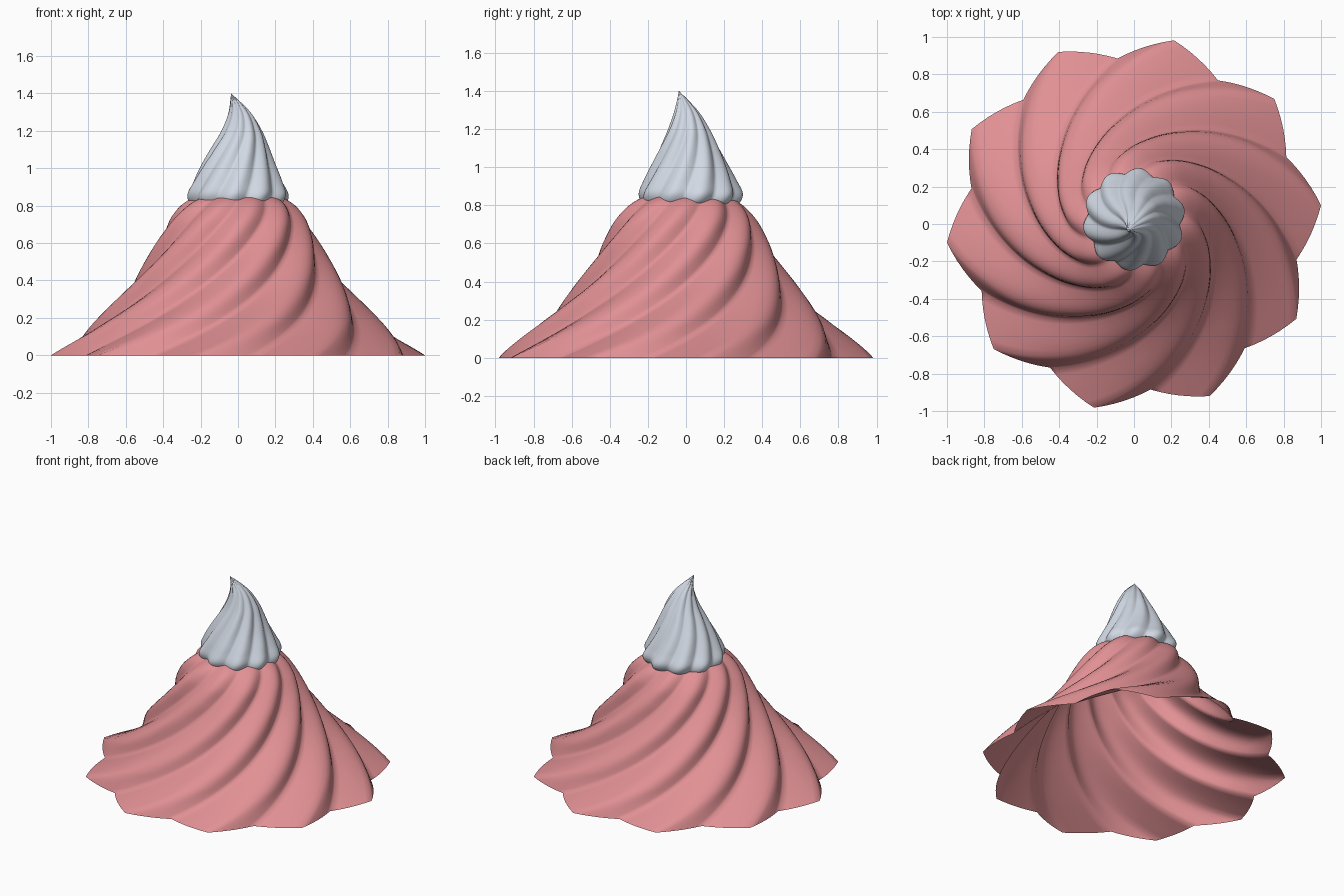
import bpy, bmesh, math

if "Cube" in bpy.data.objects:
    bpy.data.objects.remove(bpy.data.objects["Cube"])

LOBES = 10
COLS = LOBES * 12


def material(name, rgb):
    m = bpy.data.materials.new(name)
    m.diffuse_color = (*rgb, 1)
    m.use_nodes = True
    m.node_tree.nodes["Principled BSDF"].inputs["Base Color"].default_value = m.diffuse_color
    return m


def spline(pts, t):
    """Catmull-Rom through pts, t from 0 to 1."""
    n = len(pts) - 1
    i = min(int(t * n), n - 1)
    f = t * n - i
    a, b, c, d = (pts[max(0, min(n, i + k))] for k in (-1, 0, 1, 2))
    return [0.5 * (2 * q + (r - p) * f + (2 * p - 5 * q + 4 * r - s) * f * f
                   + (3 * q - p - 3 * r + s) * f ** 3)
            for p, q, r, s in zip(a, b, c, d)]


def swirl(name, profile, rings, phase, twist, depth, mat, z_ref, pointed):
    """Fluted, twisted sheet. profile rows: ridge radius, z, centre x, centre y."""
    bm = bmesh.new()
    grid = []
    for j in range(rings + 1):
        r, z, cx, cy = spline(profile, j / rings)
        turn = math.radians(phase + twist * (z - z_ref))
        # a pointed hem melts into rounded flutes further up
        soft = min(1, z / 0.18) if pointed else 1
        row = []
        for i in range(COLS):
            u = abs((i * LOBES / COLS + 0.5) % 1 - 0.5) * 2
            sharp = 1 - u
            rounded = 0.5 * (1 - u * u) + 0.5 * (0.5 + 0.5 * math.cos(math.pi * u))
            h = sharp + (rounded - sharp) * soft
            rad = max(r, 0.001) * (1 - depth * (1 - h))
            a = turn + 2 * math.pi * i / COLS
            row.append(bm.verts.new((cx + rad * math.cos(a), cy + rad * math.sin(a), z)))
        grid.append(row)
    for lo, hi in zip(grid, grid[1:]):
        for i in range(COLS):
            k = (i + 1) % COLS
            bm.faces.new((lo[i], lo[k], hi[k], hi[i]))
    bm.faces.new(grid[-1])
    for f in bm.faces:
        f.smooth = True
    me = bpy.data.meshes.new(name)
    bm.to_mesh(me)
    bm.free()
    me.materials.append(mat)
    ob = bpy.data.objects.new(name, me)
    bpy.context.collection.objects.link(ob)
    return ob


pink = material("soft pink", (0.75, 0.28, 0.295))
pale = material("pale blue grey", (0.64, 0.69, 0.77))

# wide hollow skirt with a ten-pointed hem
swirl("swirled_skirt",
      [(1.005, 0, 0, 0), (0.845, 0.12, 0, 0), (0.72, 0.23, 0, 0), (0.60, 0.36, 0, 0),
       (0.50, 0.50, 0, 0), (0.425, 0.63, 0, 0), (0.36, 0.74, 0, 0),
       (0.28, 0.82, 0, 0), (0.16, 0.87, 0, 0)],
      64, 5.7, 124, 0.115, pink, 0, True)

# whipped tip with a curled-in lower rim and a bent point
swirl("whipped_tip",
      [(0.20, 0.80, 0, 0.025), (0.255, 0.81, 0, 0.025), (0.275, 0.86, 0, 0.025),
       (0.245, 0.93, 0, 0.022), (0.20, 1.02, 0.003, 0.02), (0.155, 1.11, 0.012, 0.018),
       (0.11, 1.20, 0.02, 0.015), (0.06, 1.30, 0.008, 0.0), (0.0, 1.40, -0.037, -0.037)],
      48, 12, 100, 0.11, pale, 0.86, False)
